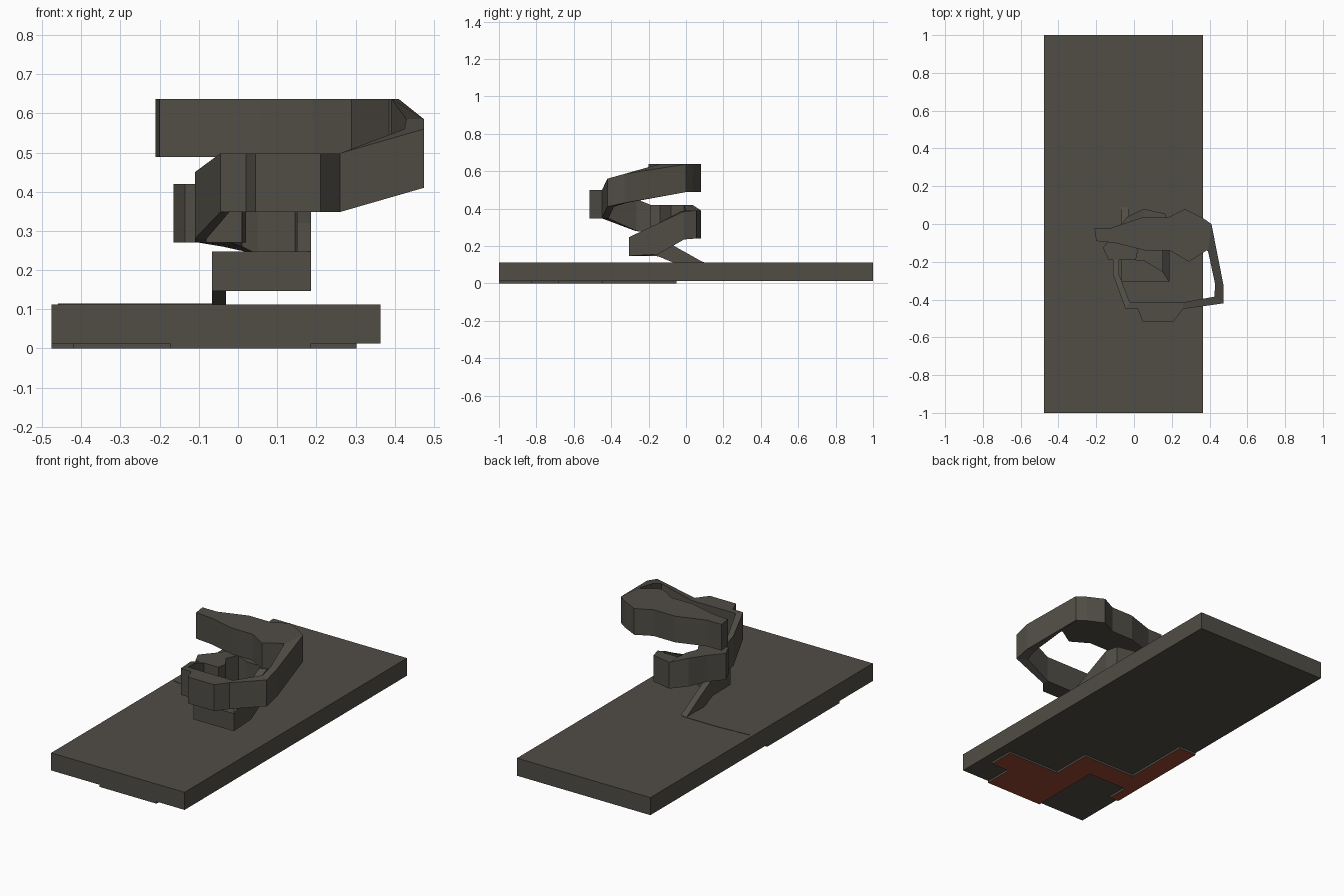
import bpy, bmesh

def material(name, rgb):
    m = bpy.data.materials.new(name)
    m.diffuse_color = (*rgb, 1)
    return m

GREY = material("dark warm grey", (0.082, 0.075, 0.061))
RED = material("rust red", (0.33, 0.065, 0.037))

def finish(name, bm, mats):
    bmesh.ops.recalc_face_normals(bm, faces=bm.faces)
    me = bpy.data.meshes.new(name)
    for m in mats:
        me.materials.append(m)
    if len(mats) > 1:  # undersides take the second colour
        for f in bm.faces:
            f.normal_update()
            f.material_index = 1 if f.normal.z < -0.5 else 0
    bm.to_mesh(me)
    bm.free()
    ob = bpy.data.objects.new(name, me)
    bpy.context.collection.objects.link(ob)
    return ob

def plate(name, outline, z0, z1, mats):
    bm = bmesh.new()
    f = bm.faces.new([bm.verts.new((x, y, z0)) for x, y in outline])
    top = bmesh.ops.extrude_face_region(bm, geom=[f], use_keep_orig=True)["geom"]
    bmesh.ops.translate(bm, vec=(0, 0, z1 - z0),
                        verts=[v for v in top if isinstance(v, bmesh.types.BMVert)])
    return finish(name, bm, mats)

def ribbon(name, stations):
    """Solid band through stations: outer x, y, inner x, y, bottom z, top z."""
    bm = bmesh.new()
    rings = [[bm.verts.new(p) for p in ((ox, oy, a), (ix, iy, a), (ix, iy, b), (ox, oy, b))]
             for ox, oy, ix, iy, a, b in stations]
    for r, s in zip(rings, rings[1:]):
        for i in range(4):
            j = (i + 1) % 4
            bm.faces.new((r[i], r[j], s[j], s[i]))
    bm.faces.new(rings[0])
    bm.faces.new(rings[-1][::-1])
    return finish(name, bm, [GREY])

# Base slab
plate("base_slab", [(-.476, -1), (.364, -1), (.364, 1), (-.476, 1)], .012, .112, [GREY])

# Stepped red plate below the front half
plate("underside_plate",
      [(-.173, -1), (.187, -1), (.187, -.83), (.303, -.83), (.303, -.68), (-.03, -.68),
       (-.03, -.445), (-.365, -.445), (-.365, -.05), (-.476, -.05), (-.476, -.70),
       (-.42, -.70), (-.42, -.575), (-.173, -.575)], 0, .012, [GREY, RED])

# Top arm
ribbon("upper_arm", [
    (-.21, -.02, -.20, -.09, .488, .637),
    (-.12, -.02, -.10, -.10, .488, .637),
    (.045, .035, .06, -.14, .488, .637),
    (.18, .035, .19, -.14, .488, .637),
    (.27, .08, .29, -.20, .488, .637),
    (.36, .035, .385, -.14, .488, .637),
    (.41, 0, .392, -.145, .488, .637)])

# Upper loop: down the right side, across the front, down the left side
ribbon("upper_loop", [
    (.41, 0, .392, -.145, .488, .637),
    (.475, -.33, .43, -.32, .43, .585),
    (.475, -.42, .425, -.385, .41, .56),
    (.26, -.45, .26, -.415, .348, .498),
    (.21, -.515, .21, -.415, .348, .498),
    (.045, -.515, .045, -.415, .348, .498),
    (.02, -.45, .02, -.415, .348, .498),
    (-.045, -.45, -.022, -.415, .348, .498),
    (-.11, -.27, -.08, -.265, .28, .45),
    (-.11, -.19, -.08, -.19, .27, .42)])

# Middle block and band across the back
ribbon("middle_band", [
    (-.135, -.19, .01, -.19, .27, .42),
    (-.165, -.125, .02, -.14, .27, .42),
    (-.10, -.05, -.02, -.08, .27, .42),
    (-.04, .035, .01, -.01, .26, .42),
    (.05, .08, .05, 0, .24, .39),
    (.165, .055, .145, 0, .24, .39)])

# Lower loop: down the right side and across the front
ribbon("lower_loop", [
    (.165, .055, .145, 0, .24, .39),
    (.187, -.01, .15, -.03, .235, .385),
    (.187, -.15, .15, -.15, .155, .32),
    (.187, -.305, .15, -.25, .147, .247),
    (.05, -.305, .05, -.19, .147, .247),
    (-.067, -.305, -.03, -.19, .147, .247)])

# Ramp to the slab
ribbon("entry_ramp", [
    (-.067, -.305, -.03, -.25, .147, .247),
    (-.067, -.15, -.03, -.15, .145, .245),
    (-.067, -.06, -.03, -.06, .108, .198),
    (-.067, .09, -.03, .09, .105, .114)])

# Flat tapering tail on the slab
plate("tail", [(-.46, .082), (-.16, .01), (-.05, 0), (-.05, .095), (-.27, .095)], .108, .114, [GREY])
